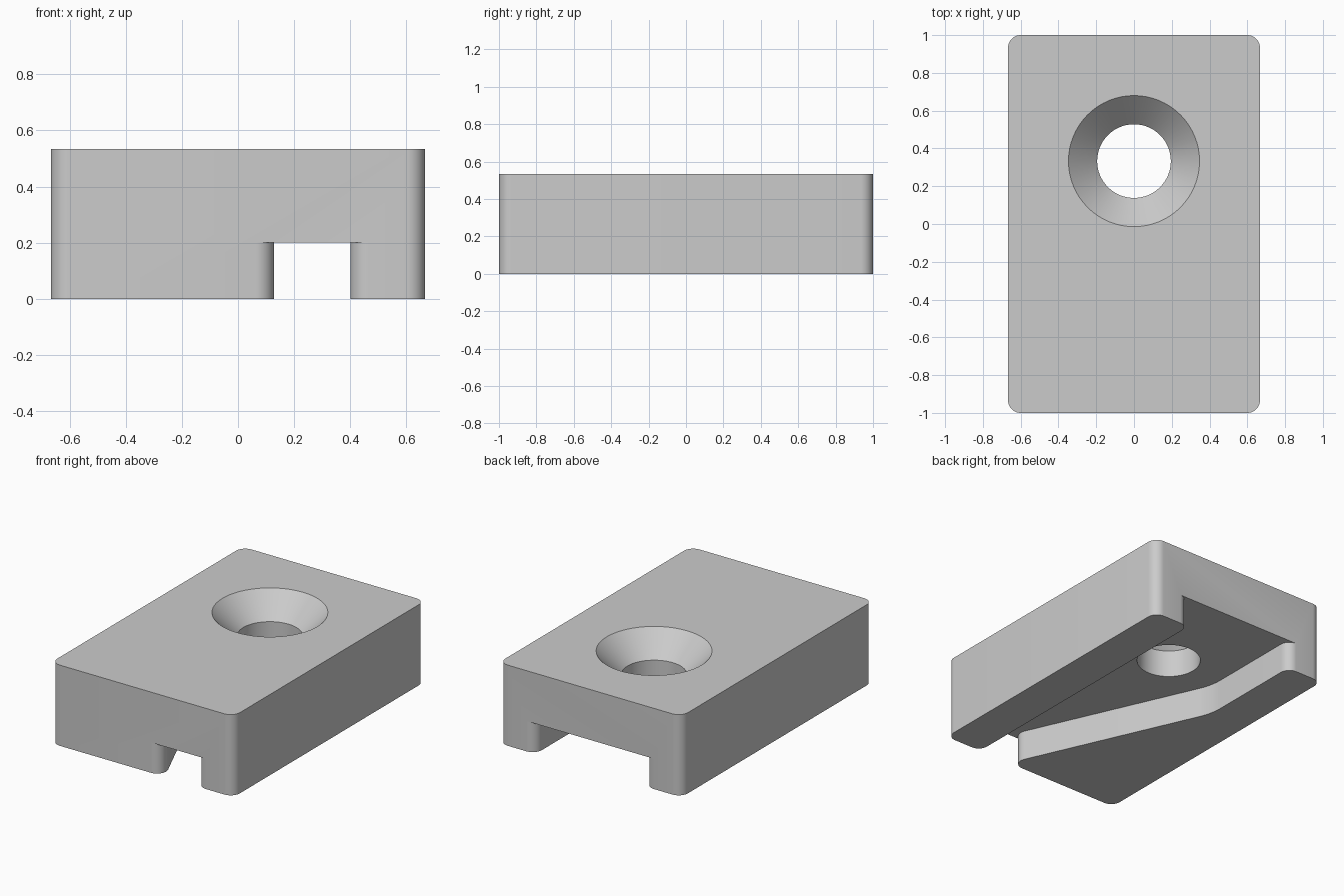
import bpy, bmesh, math
from mathutils import Vector

if "Cube" in bpy.data.objects:
    bpy.data.objects.remove(bpy.data.objects["Cube"])

grey = bpy.data.materials.new("light grey")
grey.diffuse_color = (0.6, 0.6, 0.6, 1)
grey.use_nodes = True
grey.node_tree.nodes["Principled BSDF"].inputs["Base Color"].default_value = grey.diffuse_color


def rounded(corners, steps=10):
    """Turn (x, y, radius) corners into an outline with filleted corners."""
    out = []
    for i, (x, y, r) in enumerate(corners):
        p = Vector((x, y))
        if r == 0:
            out.append(p)
            continue
        a = (Vector(corners[i - 1][:2]) - p).normalized()
        b = (Vector(corners[(i + 1) % len(corners)][:2]) - p).normalized()
        half = a.angle(b) / 2
        centre = p + (a + b).normalized() * (r / math.sin(half))
        start = p + a * (r / math.tan(half)) - centre
        end = p + b * (r / math.tan(half)) - centre
        sweep = math.atan2(start.x * end.y - start.y * end.x, start.dot(end))
        for k in range(steps + 1):
            t = sweep * k / steps
            c, s = math.cos(t), math.sin(t)
            out.append(centre + Vector((c * start.x - s * start.y,
                                        s * start.x + c * start.y)))
    return out


def skin(name, rings):
    """Solid through a stack of equal-count rings, capped at both ends."""
    bm = bmesh.new()
    loops = [[bm.verts.new(p) for p in ring] for ring in rings]
    n = len(loops[0])
    for lo, hi in zip(loops, loops[1:]):
        for i in range(n):
            j = (i + 1) % n
            bm.faces.new((lo[i], lo[j], hi[j], hi[i]))
    bm.faces.new(loops[0][::-1])
    bm.faces.new(loops[-1])
    bmesh.ops.recalc_face_normals(bm, faces=bm.faces)
    mesh = bpy.data.meshes.new(name)
    bm.to_mesh(mesh)
    bm.free()
    mesh.materials.append(grey)
    obj = bpy.data.objects.new(name, mesh)
    bpy.context.collection.objects.link(obj)
    return obj


def prism(name, outline, z0, z1):
    return skin(name, [[(p.x, p.y, z) for p in outline] for z in (z0, z1)])


# Block with rounded vertical edges
R, X = 0.067, 0.667
block = prism("mounting_block", rounded(
    [(-X, -1, R), (X, -1, R), (X, 1, R), (-X, 1, R)]), 0, 0.533)

# Tapering channel underneath: straight right wall, bent left wall, eased mouths
E = 1.0002
channel = prism("channel_cutter", rounded([
    (0.06, -1.1, 0), (0.47, -1.1, 0), (0.47, -E, 0), (0.4, -E, R),
    (0.4, E, R), (0.47, E, 0), (0.47, 1.1, 0), (-0.47, 1.1, 0),
    (-0.47, E, 0), (-0.4, E, R), (-0.4, 0.27, 0.4), (0.165, -E, R),
    (0.06, -E, 0)]), -0.1, 0.2)

# Countersunk screw hole
profile = [(0.195, -0.1), (0.195, 0.381), (0.347, 0.533), (0.414, 0.6)]
hole = skin("screw_hole_cutter", [
    [(r * math.cos(k * math.tau / 64), 0.333 + r * math.sin(k * math.tau / 64), z)
     for k in range(64)] for r, z in profile])

# Cut the block and discard the cutters
bpy.context.view_layer.objects.active = block
block.select_set(True)
for cutter in (channel, hole):
    cutter.hide_render = True
    mod = block.modifiers.new(cutter.name, 'BOOLEAN')
    mod.operation = 'DIFFERENCE'
    mod.solver = 'EXACT'
    mod.object = cutter
    bpy.ops.object.modifier_apply(modifier=mod.name)
    bpy.data.objects.remove(cutter)

bpy.ops.object.shade_smooth_by_angle(angle=math.radians(30))
